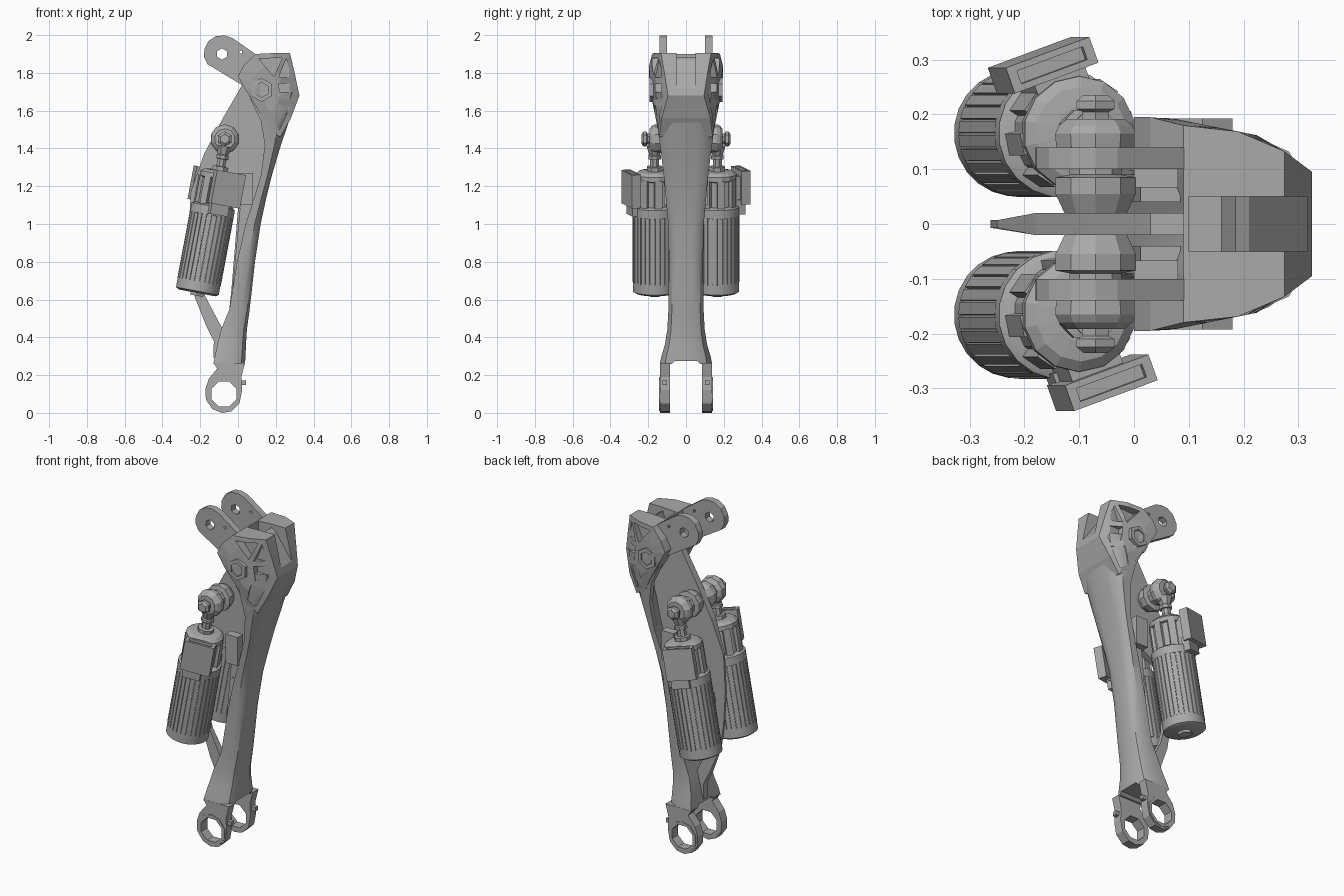
import bpy, bmesh
from math import sin, cos, pi, radians
from mathutils import Matrix, Vector

if "Cube" in bpy.data.objects:
    bpy.data.objects.remove(bpy.data.objects["Cube"])

metal = bpy.data.materials.new("plain_grey_metal")
metal.use_nodes = True
GREY = (0.4, 0.4, 0.4, 1)
metal.diffuse_color = GREY
metal.node_tree.nodes["Principled BSDF"].inputs["Base Color"].default_value = GREY


def loft(name, rings, matrix=None):
    """Skin closed rings of points and cap both ends."""
    bm = bmesh.new()
    rows = [[bm.verts.new(p) for p in ring] for ring in rings]
    n = len(rows[0])
    for a, b in zip(rows, rows[1:]):
        for i in range(n):
            j = (i + 1) % n
            bm.faces.new((a[i], a[j], b[j], b[i]))
    bm.faces.new(rows[0])
    bm.faces.new(rows[-1])
    if matrix:
        bm.transform(matrix)
    bmesh.ops.recalc_face_normals(bm, faces=bm.faces)
    me = bpy.data.meshes.new(name)
    bm.to_mesh(me)
    bm.free()
    me.materials.append(metal)
    ob = bpy.data.objects.new(name, me)
    bpy.context.collection.objects.link(ob)
    return ob


def plate(name, outline, y0, y1):
    """Extrude an xz outline along y."""
    return loft(name, [[(x, y, z) for x, z in outline] for y in (y0, y1)])


def circle(r, n, x=0, z=0, turn=0.5):
    return [(x + r * cos(2 * pi * (i + turn) / n), z + r * sin(2 * pi * (i + turn) / n))
            for i in range(n)]


def lathe(name, profile, sides, matrix):
    """Profile of (radius, height) around local z."""
    return loft(name, [[(x, y, t) for x, y in circle(r, sides)] for r, t in profile], matrix)


def box(name, centre, size, matrix=Matrix(), turn=0):
    sx, sy, sz = (s / 2 for s in size)
    rings = [[(-sx, -sy, z), (sx, -sy, z), (sx, sy, z), (-sx, sy, z)] for z in (-sz, sz)]
    return loft(name, rings, matrix @ Matrix.Translation(centre) @ Matrix.Rotation(turn, 4, 'Z'))


def cut(ob, *cutters):
    """Subtract cutters, bake the result and drop the cutters."""
    for c in cutters:
        c.hide_render = True
        mod = ob.modifiers.new("cut", 'BOOLEAN')
        mod.operation, mod.object, mod.solver = 'DIFFERENCE', c, 'EXACT'
    bpy.context.view_layer.update()
    deps = bpy.context.evaluated_depsgraph_get()
    baked = bpy.data.meshes.new_from_object(ob.evaluated_get(deps))
    ob.modifiers.clear()
    ob.data = baked
    for c in cutters:
        bpy.data.objects.remove(c)


def smooth(ob, angle=35):
    bpy.ops.object.select_all(action='DESELECT')
    ob.select_set(True)
    bpy.context.view_layer.objects.active = ob
    bpy.ops.object.shade_smooth_by_angle(angle=radians(angle))


# Main beam: z, inner x, outer x, half width, depth of the hollow back
stations = [(.26, -.13, .037, .138, 0), (.3, -.122, .04, .13, 0), (.36, -.11, .042, .112, 0),
            (.44, -.09, .047, .099, 0),
            (.55, -.045, .062, .093, 0), (.8, -.005, .09, .09, .01), (1, .04, .12, .094, .015),
            (1.13, .083, .148, .106, .02), (1.26, .122, .18, .118, .025), (1.42, .142, .228, .138, .04),
            (1.55, .12, .272, .155, .1), (1.63, .08, .298, .162, .15), (1.7, .05, .315, .165, .18)]
rings = []
for z, xi, xo, w, d in stations:
    t = xo - xi
    half = [(xo, .45 * w), (xo - .12 * t, .8 * w), (xo - .4 * t, w), (xi, w),
            (xi, .78 * w), (xi + d, .3 * w)]
    rings.append([(x, y, z) for x, y in half] + [(x, -y, z) for x, y in reversed(half)])
beam = loft("main_beam", rings)
# Chamfered arch between the prongs
arch = [(.06, .275), (.085, .25), (.085, .2), (-.085, .2), (-.085, .25), (-.06, .275)]
cut(beam, loft("fork_arch", [[(x, y, z) for y, z in arch] for x in (-.3, .2)]))
smooth(beam)

# Thin central web with its lower strut, sharpened towards the free edge
web = plate("central_web", [(.22, 1.7), (.1, 1.77), (.03, 1.75), (-.08, 1.56), (-.18, 1.37),
                            (-.25, 1.17), (-.262, .95), (-.25, .75), (-.228, .61), (-.168, .46),
                            (-.128, .38), (-.13, .29), (-.02, .29), (.01, .6), (.07, .9), (.14, 1.2),
                            (.2, 1.4), (.24, 1.55)], -.02, .02)
for v in web.data.vertices:
    if v.co.x < -.2:
        v.co.y *= .35
cut(web, plate("web_opening", [(-.175, .62), (-.085, .45), (-.055, .47), (-.035, .65), (0, 1.08),
                               (-.05, 1.14), (-.14, 1.1), (-.2, .9), (-.195, .7)], -.1, .1))

# Head casting: side outline narrowed towards the nose and the bottom
head_outline = [(0, 1.78), (.03, 1.84), (.09, 1.9), (.19, 1.905), (.275, 1.905), (.3, 1.8),
                (.325, 1.68), (.28, 1.56), (.225, 1.46), (.16, 1.5), (.12, 1.58), (.04, 1.71)]


def head_width(x, z):
    nose = .195 - max(0, x - .06) * .2 - max(0, x - .24) * .55
    return min(nose, .197 - max(0, 1.74 - z) * .2, .195 - max(0, z - 1.84) * .25)


def head_ring(scale, side):
    ring = []
    for x, z in head_outline:
        x, z = .14 + (x - .14) * scale, 1.73 + (z - 1.73) * scale
        ring.append((x, side * head_width(x, z), z))
    return ring


head = loft("head_casting", [head_ring(.04, -1), head_ring(.5, -1), head_ring(1, -1),
                             head_ring(1, 1), head_ring(.5, 1), head_ring(.04, 1)])
# Nose notch, and the clevis gap running down into the hollow back
cutters = [plate("nose_notch", [(.1, 2), (.1, 1.79), (.16, 1.79), (.185, 1.885), (.21, 1.87),
                                (.36, 1.66), (.36, 2)], -.05, .05),
           plate("clevis_gap", [(-.1, 1.4), (.19, 1.4), (.2, 1.58), (.17, 1.68), (.09, 1.75),
                                (.09, 2), (-.1, 2)], -.1, .1)]
pockets = [[(.11, 1.875), (.235, 1.88), (.19, 1.78)], [(.255, 1.875), (.285, 1.78), (.215, 1.775)],
           [(.215, 1.745), (.295, 1.745), (.3, 1.68), (.225, 1.66)],
           [(.2, 1.63), (.275, 1.62), (.22, 1.5), (.17, 1.53)]]
for side in (-1, 1):
    for p in pockets:
        cutters.append(plate("pocket", p, side * .13, side * .3))
cut(head, *cutters)

AXLE = Vector((-.07, 0, 1.45))
for side, tag in ((-1, "right"), (1, "left")):
    # Upper lugs
    lug = plate("upper_lug_" + tag, [(.12, 1.88), (-.03, 1.985), (-.07, 1.998), (-.115, 1.995),
                                     (-.155, 1.97), (-.178, 1.925), (-.18, 1.885), (-.16, 1.845),
                                     (.03, 1.73), (.12, 1.7)], side * .1, side * .14)
    cut(lug, plate("lug_hole", circle(.03, 6, -.085, 1.9), side * .05, side * .3),
        plate("lug_slot", circle(.012, 3, .015, 1.91), side * .05, side * .3))

    # Hexagonal head bolt with a recess
    bolt = plate("head_bolt_" + tag, circle(.063, 6, .125, 1.71), side * .15, side * .193)
    cut(bolt, plate("bolt_recess", circle(.04, 6, .125, 1.71), side * .183, side * .3))

    # Fork prongs with eyes
    prong = plate("fork_prong_" + tag, [(.037, .265), (.018, .19), (.022, .12), (.008, .05),
                                        (-.035, .008), (-.085, 0), (-.135, .02), (-.17, .07),
                                        (-.173, .125), (-.155, .18), (-.11, .235), (-.13, .265)],
                  side * .085, side * .138)
    cut(prong, plate("eye_hole", circle(.072, 8, -.075, .1), side * .02, side * .3))
    box("prong_nub_" + tag, (.028, side * .112, .16), (.03, .025, .025))
    # Thin rim around each eye
    rim = plate("eye_rim_" + tag, circle(.09, 10, -.075, .1), side * .132, side * .142)
    cut(rim, plate("rim_hole", circle(.072, 8, -.075, .1), side * .02, side * .3))

    # Rail along the inner edge of the beam, with a plate at its top
    plate("inner_rail_" + tag, [(-.03, .65), (.01, .65), (.085, 1.1), (.012, 1.1)],
          side * .04, side * .078)
    for z in (.82, .96):
        box("rail_step_" + tag, (.012 + (z - .82) * .13, side * .076, z), (.035, .012, .09))
    box("beam_bracket_" + tag, (.04, side * .092, 1.185), (.08, .05, .17))

    # Axle barrel, collars and end knob along y
    turn = Matrix.Translation(AXLE) @ Matrix.Rotation(-side * pi / 2, 4, 'X')
    lathe("axle_barrel_" + tag, [(.055, 0), (.06, .02), (.077, .055), (.077, .085), (.05, .09),
                                 (.05, .13)], 10, turn)
    lathe("damper_eye_" + tag, [(.05, .12), (.075, .135), (.078, .165), (.07, .18),
                                (.055, .192)], 10, turn)
    lathe("axle_knob_" + tag, [(.028, .19), (.028, .205), (.04, .21), (.04, .225), (.025, .236)], 6, turn)

    # Damper frame: leaning axis, left one turned half way round
    frame = (Matrix.Translation((-.215, side * .166, .645)) @ Matrix.Rotation(radians(10.6), 4, 'Y')
             @ Matrix.Rotation(pi if side > 0 else 0, 4, 'Z'))
    smooth(lathe("damper_cap_" + tag, [(.1, -.01), (.116, 0), (.116, .055)], 24, frame))
    lathe("damper_drain_bolt_" + tag, [(.04, -.025), (.04, 0)], 6, frame)
    # Ribbed barrel with narrow grooves
    ribs = 28
    section = []
    for i in range(ribs):
        for k, r in ((.0, .112), (.12, .112), (.15, .117), (.97, .117)):
            a = 2 * pi * (i + k) / ribs
            section.append((r * cos(a), r * sin(a)))
    loft("damper_ribbed_barrel_" + tag, [[(x, y, t) for x, y in section] for t in (.05, .41)], frame)
    # Collar, upper body and shoulder
    smooth(lathe("damper_collar_" + tag, [(.114, .405), (.118, .41), (.118, .455), (.1, .465)], 20, frame))
    lathe("damper_upper_body_" + tag, [(.092, .45), (.092, .6), (.104, .605), (.104, .63),
                                       (.085, .645), (.05, .65)], 14, frame)
    for i in range(8):
        spin = frame @ Matrix.Rotation(2 * pi * i / 8 + .2, 4, 'Z')
        box("damper_clamp_%s_%d" % (tag, i), (.09, 0, .53), (.03, .04, .16), spin)
    # Rod, nut and fork stem
    lathe("damper_rod_" + tag, [(.045, .645), (.045, .67), (.026, .672), (.026, .71), (.036, .712),
                                (.036, .73), (.03, .735), (.045, .78)], 8, frame)
    # Side reservoir on its arm
    tilt = radians(20)
    res = box("reservoir_" + tag, (.055, -.124, .56), (.165, .05, .18), frame, tilt)
    cut(res, box("reservoir_pocket", (.055, -.124, .65), (.13, .025, .04), frame, tilt))
    box("reservoir_foot_" + tag, (.03, -.112, .455), (.1, .045, .08), frame, tilt)
    box("reservoir_arm_" + tag, (.03, -.09, .54), (.1, .06, .16), frame, tilt)
